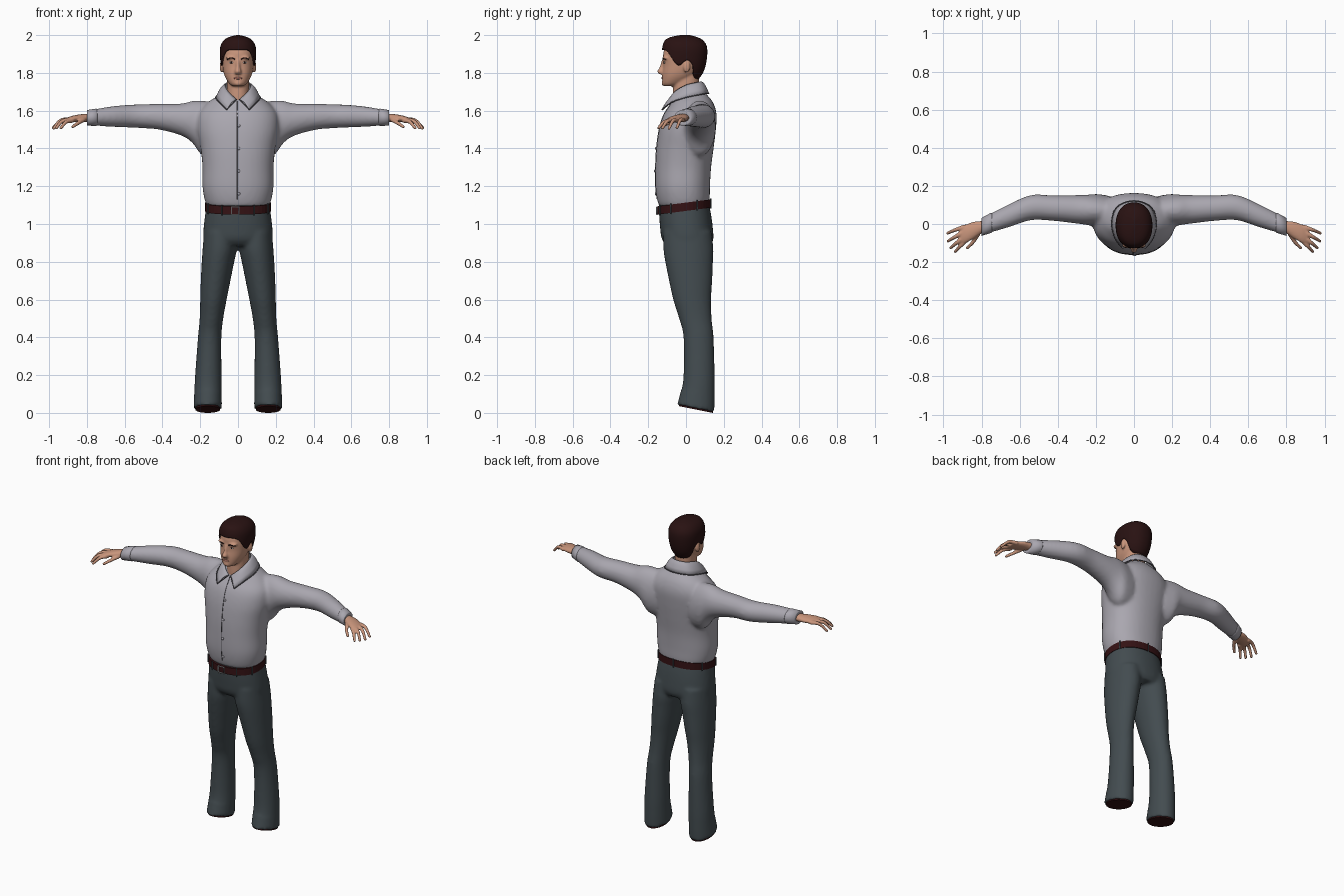
import bpy, bmesh, math
from mathutils import Vector

if "Cube" in bpy.data.objects:
    bpy.data.objects.remove(bpy.data.objects["Cube"])


def material(name, r, g, b):
    m = bpy.data.materials.new(name)
    m.use_nodes = True
    m.diffuse_color = (r, g, b, 1)
    m.node_tree.nodes["Principled BSDF"].inputs["Base Color"].default_value = (r, g, b, 1)
    return m


SHIRT = material("shirt grey", 0.40, 0.385, 0.43)
SEAM = material("seam grey", 0.09, 0.085, 0.10)
PANTS = material("slate trousers", 0.056, 0.072, 0.08)
LEATHER = material("dark leather", 0.035, 0.006, 0.007)
HAIR = material("dark brown hair", 0.022, 0.006, 0.006)
SKIN = material("skin", 0.58, 0.30, 0.20)
LIP = material("lip", 0.42, 0.17, 0.13)
WHITE = material("eye white", 0.6, 0.55, 0.5)
METAL = material("buckle metal", 0.35, 0.35, 0.36)


# ---- helpers ----
def spline(rows, steps=5):
    """Smooth list of rows passing through the given rows."""
    out = []
    for i in range(len(rows) - 1):
        a, b, c, d = (rows[max(0, min(len(rows) - 1, i + k))] for k in (-1, 0, 1, 2))
        for s in range(steps):
            t = s / steps
            out.append([q + t / 2 * (r - p + t * (2 * p - 5 * q + 4 * r - w + t * (3 * (q - r) + w - p)))
                        for p, q, r, w in zip(a, b, c, d)])
    return out + [list(rows[-1])]


def power(v, e):
    return math.copysign(abs(v) ** e, v)


def level(cx, z, rx, yf, yb, tilt=0, e=0.9, n=40):
    """Horizontal ring between a front and a back y."""
    pts, yc, ry = [], (yf + yb) / 2, (yb - yf) / 2
    for k in range(n):
        a = math.tau * k / n
        y = ry * power(math.sin(a), e)
        pts.append(Vector((cx + rx * power(math.cos(a), e), yc + y, z - tilt * y)))
    return pts


def upright(s, x, y, z, ry, rz, n=28):
    """Ring across an arm, on side s."""
    return [Vector((s * x, y + ry * math.cos(math.tau * k / n), z + rz * math.sin(math.tau * k / n)))
            for k in range(n)]


def tube(bm, rings, cap=True):
    rows = [[bm.verts.new(p) for p in r] for r in rings]
    for a, b in zip(rows, rows[1:]):
        for k in range(len(a)):
            j = (k + 1) % len(a)
            bm.faces.new((a[k], a[j], b[j], b[k]))
    if cap:
        bm.faces.new(rows[0])
        bm.faces.new(rows[-1])


def finish(name, bm, mat, smooth=True, voxel=0, relax=4, thick=0):
    bmesh.ops.recalc_face_normals(bm, faces=bm.faces)
    me = bpy.data.meshes.new(name)
    bm.to_mesh(me)
    bm.free()
    me.materials.append(mat)
    for p in me.polygons:
        p.use_smooth = smooth
    ob = bpy.data.objects.new(name, me)
    bpy.context.collection.objects.link(ob)
    if voxel:
        m = ob.modifiers.new("blend", "REMESH")
        m.mode, m.voxel_size, m.use_smooth_shade = "VOXEL", voxel, True
        m = ob.modifiers.new("relax", "SMOOTH")
        m.factor, m.iterations = 0.5, relax
    if thick:
        ob.modifiers.new("thickness", "SOLIDIFY").thickness = thick
    return ob


def ball(bm, loc, size):
    made = bmesh.ops.create_uvsphere(bm, u_segments=16, v_segments=10, radius=1)["verts"]
    for v in made:
        v.co = Vector(loc) + Vector([c * q for c, q in zip(v.co, size)])


def balls(name, mat, size, places):
    bm = bmesh.new()
    for p in places:
        ball(bm, p, size)
    return finish(name, bm, mat)


def wire(name, pts, radius, mat):
    cu = bpy.data.curves.new(name, "CURVE")
    cu.dimensions, cu.bevel_depth, cu.bevel_resolution = "3D", radius, 1
    sp = cu.splines.new("POLY")
    sp.points.add(len(pts) - 1)
    for p, q in zip(sp.points, pts):
        p.co = (*q, 1)
    cu.materials.append(mat)
    bpy.context.collection.objects.link(bpy.data.objects.new(name, cu))


def front_of(ob):
    """Function giving the front point of a finished part at x, z."""
    bpy.context.view_layer.update()
    ev = ob.evaluated_get(bpy.context.evaluated_depsgraph_get())
    return lambda x, z, off=0: ev.ray_cast(Vector((x, -1, z)), Vector((0, 1, 0)))[1] - Vector((0, off, 0))


# ---- shirt: torso and sleeves blended together ----
bm = bmesh.new()
torso = [(1.09, .162, -.14, .115), (1.13, .177, -.153, .125), (1.2, .188, -.162, .127),
         (1.3, .188, -.162, .133), (1.4, .198, -.157, .146), (1.5, .215, -.143, .158),
         (1.58, .21, -.118, .162), (1.64, .165, -.078, .145), (1.68, .105, -.06, .115), (1.71, .07, -.05, .085)]
tube(bm, [level(0, *r) for r in spline(torso)])
sleeve = [(.12, .065, 1.5, .08, .145), (.19, .072, 1.508, .085, .145), (.24, .074, 1.54, .08, .112),
          (.3, .077, 1.553, .075, .085), (.42, .083, 1.568, .067, .068), (.54, .086, 1.571, .066, .062),
          (.66, .042, 1.569, .06, .055), (.785, -.008, 1.563, .046, .04)]
for s in (1, -1):
    tube(bm, [upright(s, *r) for r in spline(sleeve)])
shirt = finish("shirt", bm, SHIRT, voxel=0.011, relax=5)
chest = front_of(shirt)

# cuffs
bm = bmesh.new()
for s in (1, -1):
    tube(bm, [upright(s, *r) for r in ((.745, .008, 1.565, .05, .043), (.75, .006, 1.565, .053, .046),
                                       (.8, -.015, 1.562, .047, .041), (.8, -.015, 1.562, .04, .034))])
finish("cuffs", bm, SHIRT)

# front seam and buttons
heights = [1.13 + .52 * k / 24 for k in range(25)]
wire("front_seam", [chest(-.006, z) for z in heights], .0022, SEAM)
balls("buttons", SHIRT, (.008, .005, .008), [chest(.004, z, .002) for z in (1.16, 1.28, 1.4, 1.52)])

# collar: folded leaf from neck edge to outer edge
half_top = [(.006, -.085, 1.66), (.05, -.062, 1.7), (.07, 0, 1.737), (.05, .065, 1.752), (0, .083, 1.755)]
half_low = [(.06, -.128, 1.605), (.1, -.075, 1.645), (.118, .01, 1.672), (.088, .092, 1.688), (0, .122, 1.692)]
both = lambda h: spline(h + [(-x, y, z) for x, y, z in h[-2::-1]])
top, low = both(half_top), both(half_low)
bm = bmesh.new()
rows = [[bm.verts.new(Vector(a).lerp(Vector(b), t) + Vector((0, 0, .012 * math.sin(math.pi * t))))
         for a, b in zip(top, low)] for t in (0, .25, .5, .75, 1)]
for a, b in zip(rows, rows[1:]):
    for k in range(len(a) - 1):
        bm.faces.new((a[k], a[k + 1], b[k + 1], b[k]))
finish("collar", bm, SHIRT, thick=0.006)
wire("collar_edge", [top[0]] + low + [top[-1]], .0028, SEAM)

# ---- trousers ----
bm = bmesh.new()
hips = [(1.105, .166, -.142, .122), (1.05, .174, -.142, .133), (.98, .182, -.137, .142), (.92, .184, -.128, .145),
        (.885, .165, -.1, .13)]
tube(bm, [level(0, *r) for r in spline(hips)])
leg = [(.96, .004, .18, -.12, .135), (.87, .006, .187, -.12, .145), (.8, .02, .192, -.11, .143),
       (.7, .04, .197, -.09, .139), (.6, .06, .2, -.068, .133), (.5, .078, .203, -.037, .136),
       (.4, .088, .212, -.013, .146), (.2, .087, .227, -.013, .152), (.1, .086, .232, -.028, .152),
       (.024, .085, .236, -.047, .15)]
for s in (1, -1):
    rows = spline(leg)
    tube(bm, [level(s * (a + b) / 2, z, (b - a) / 2, f, r, .2 * (1 - i / len(rows) < .15), 1)
              for i, (z, a, b, f, r) in enumerate(rows)])
finish("trousers", bm, PANTS, voxel=0.011, relax=4)

# dark soles closing the hems
bm = bmesh.new()
for s in (1, -1):
    tube(bm, [level(s * .16, z, .066, -.037, .142, .2, 1) for z in (.03, .018)])
finish("soles", bm, LEATHER, smooth=False)

# ---- belt, loops, buckle ----
bm = bmesh.new()
tube(bm, [level(0, z, .168 + g, -.145 - g, .124 + g, -.13)
          for z, g in ((1.068, 0), (1.068, .006), (1.112, .006), (1.112, 0))])
finish("belt", bm, LEATHER, smooth=False)
bm = bmesh.new()
lower, upper = (level(0, z, .176, -.153, .132, -.13) for z in (1.063, 1.117))
for k in (3, 10, 17, 23, 27, 33, 37):
    wire("belt_loop", [lower[k], upper[k]], .0045, PANTS)
bm.free()
wire("buckle", [(x, -.154, z) for x, z in ((-.034, 1.05), (.006, 1.05), (.006, 1.09), (-.034, 1.09),
                                           (-.034, 1.05))], .004, METAL)

# ---- hands ----
bm = bmesh.new()
palm = [(.76, -.008, 1.562, .03, .024), (.8, -.017, 1.562, .033, .022), (.84, -.032, 1.56, .044, .02),
        (.88, -.05, 1.555, .048, .017), (.91, -.06, 1.549, .042, .012)]
fingers = [((.89, -.015, 1.552), (.935, -.03, 1.55), (.978, -.048, 1.51)),
           ((.895, -.042, 1.553), (.94, -.068, 1.547), (.976, -.09, 1.506)),
           ((.89, -.066, 1.55), (.93, -.098, 1.545), (.962, -.125, 1.508)),
           ((.88, -.085, 1.547), (.91, -.115, 1.54), (.938, -.145, 1.508)),
           ((.82, -.055, 1.55), (.845, -.095, 1.535), (.875, -.125, 1.515))]
for s in (1, -1):
    tube(bm, [upright(s, *r) for r in spline(palm)])
    for f in fingers:
        for i, (x, y, z) in enumerate(spline(f, 7)):
            r = .0125 - .0003 * i
            ball(bm, (s * x, y, z), (r, r, r))
finish("hands", bm, SKIN, voxel=0.005, relax=3)

# ---- head: skull, neck, nose and ears blended together ----
bm = bmesh.new()
skull = [(1.73, .028, -.115, -.055), (1.742, .045, -.124, -.02), (1.77, .064, -.126, .03), (1.8, .076, -.125, .062),
         (1.84, .083, -.121, .085), (1.88, .086, -.122, .096), (1.92, .085, -.116, .098), (1.96, .07, -.09, .085),
         (1.985, .04, -.05, .05)]
tube(bm, [level(0, *r) for r in spline(skull)])
tube(bm, [level(0, *r) for r in ((1.6, .07, -.07, .08), (1.68, .058, -.07, .068), (1.8, .058, -.065, .068))])
nose = [(1.87, .009, -.128, -.1), (1.83, .012, -.14, -.1), (1.808, .018, -.152, -.1), (1.793, .017, -.142, -.1)]
tube(bm, [level(0, *r) for r in spline(nose)])
ball(bm, (0, -.112, 1.745), (.024, .018, .016))
for s in (1, -1):
    ball(bm, (s * .088, .004, 1.832), (.009, .018, .032))
    ball(bm, (s * .036, -.106, 1.88), (.03, .02, .009))
head = finish("head", bm, SKIN, voxel=0.006, relax=4)
face = front_of(head)

# eyes, brows and lips
for s, side in ((1, "left"), (-1, "right")):
    balls(side + "_eye", WHITE, (.013, .004, .005), [face(s * .035, 1.855)])
    balls(side + "_iris", HAIR, (.005, .004, .005), [face(s * .035, 1.855, .002)])
    wire(side + "_brow", [face(s * x, z) for x, z in ((.016, 1.872), (.03, 1.878), (.045, 1.879), (.056, 1.872))],
         .0035, HAIR)
balls("lips", LIP, (.024, .005, .006), [face(0, 1.772)])

# hair: cap whose lower edge follows the hairline
cap = spline([(1.75, .052, -.11, .055), (1.8, .08, -.127, .09), (1.84, .09, -.128, .104), (1.88, .095, -.13, .111),
              (1.92, .096, -.127, .113), (1.95, .09, -.122, .107), (1.975, .073, -.109, .087),
              (1.99, .048, -.08, .058), (2, .008, -.03, .02)])
hairline = spline([(0, 1.922), (35, 1.92), (55, 1.89), (70, 1.85), (82, 1.84), (96, 1.868), (112, 1.84),
                   (125, 1.785), (150, 1.765), (180, 1.762)])


def pick(rows, v):
    for a, b in zip(rows, rows[1:]):
        if v <= b[0]:
            t = max(0, (v - a[0]) / (b[0] - a[0]))
            return [p + (q - p) * t for p, q in zip(a, b)]
    return rows[-1]


rings, N = [], 64
for i in range(21):
    ring = []
    for k in range(N):
        edge = pick(hairline, abs(360 * k / N - 180))[1]
        z = edge + (2 - edge) * math.sin(i / 20 * math.pi / 2)
        ring.append(level(0, *pick(cap, z), n=N)[(k + N // 4) % N])
    rings.append(ring)
bm = bmesh.new()
tube(bm, rings, cap=False)
bm.faces.new([v for v in bm.verts][-N:])
finish("hair", bm, HAIR, thick=0.014)
